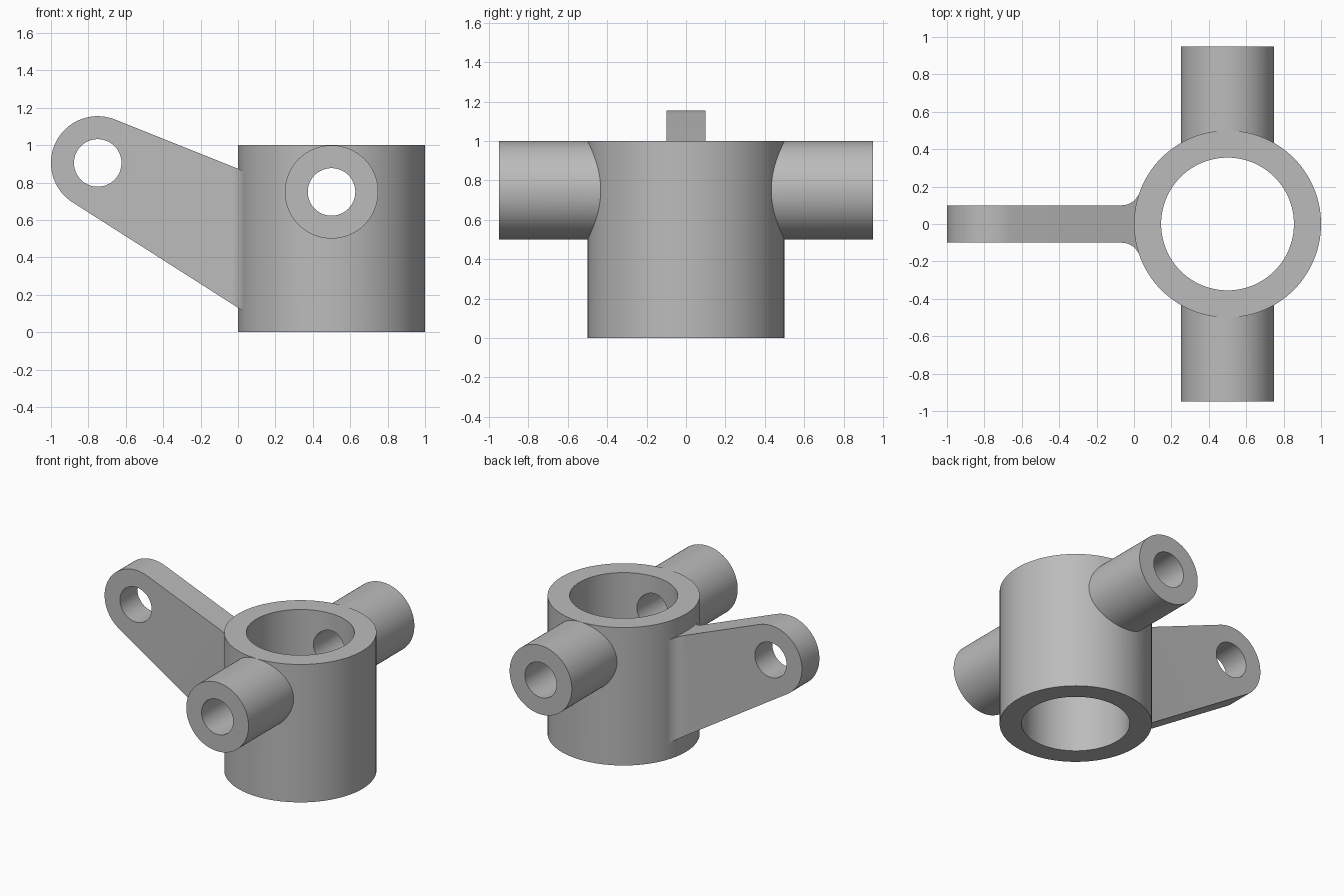
import bpy
import bmesh
from math import atan2, cos, hypot, pi, radians, sin, sqrt
from mathutils import Matrix, Vector

if "Cube" in bpy.data.objects:
    bpy.data.objects.remove(bpy.data.objects["Cube"])

# Main dimensions
HUB_X, HUB_R, HUB_BORE, HUB_H = 0.5, 0.5, 0.355, 1.0
TUBE_R, PIN_BORE, TUBE_Z, TUBE_END = 0.2495, 0.127, 0.75, 0.95
EYE_X, EYE_Z, EYE_R = -0.75, 0.905, 0.25
ARM_HALF, FILLET = 0.1, 0.1

metal = bpy.data.materials.new("plain grey metal")
metal.use_nodes = True
metal.diffuse_color = (0.5, 0.5, 0.5, 1)
metal.node_tree.nodes["Principled BSDF"].inputs["Base Color"].default_value = (0.5, 0.5, 0.5, 1)


def make_object(name, bm):
    bmesh.ops.recalc_face_normals(bm, faces=bm.faces)
    mesh = bpy.data.meshes.new(name)
    bm.to_mesh(mesh)
    bm.free()
    mesh.materials.append(metal)
    obj = bpy.data.objects.new(name, mesh)
    bpy.context.collection.objects.link(obj)
    return obj


def cylinder(name, radius, length, centre, along_y=False, sides=96):
    bm = bmesh.new()
    turn = Matrix.Rotation(pi / 2 if along_y else 0, 4, "X")
    bmesh.ops.create_cone(bm, cap_ends=True, segments=sides, radius1=radius,
                          radius2=radius, depth=length,
                          matrix=Matrix.Translation(centre) @ turn)
    return make_object(name, bm)


def prism(name, points, direction):
    bm = bmesh.new()
    face = bm.faces.new([bm.verts.new(p) for p in points])
    new = bmesh.ops.extrude_face_region(bm, geom=[face])["geom"]
    bmesh.ops.translate(bm, vec=Vector(direction),
                        verts=[g for g in new if isinstance(g, bmesh.types.BMVert)])
    return make_object(name, bm)


def combine(target, other, operation):
    mod = target.modifiers.new(operation, "BOOLEAN")
    mod.operation, mod.object, mod.solver = operation, other, "EXACT"
    bpy.context.view_layer.objects.active = target
    bpy.ops.object.modifier_apply(modifier=mod.name)
    bpy.data.objects.remove(other)


def arc(cx, cy, radius, start, end, steps):
    angles = [start + (end - start) * i / steps for i in range(steps + 1)]
    return [(cx + radius * cos(a), cy + radius * sin(a)) for a in angles]


# Arm side outline: round eye with two tangent edges running into the hub
root = 0.1
top_a, low_a = radians(68.2), radians(237.5)
outline = arc(EYE_X, EYE_Z, EYE_R, top_a, low_a, 48)
for (x, z), a in ((outline[-1], low_a), (outline[0], top_a)):
    outline.append((root, z - (root - x) * cos(a) / sin(a)))
arm = prism("arm", [(x, -0.4, z) for x, z in outline], (0, 0.8, 0))

# Arm plan: straight bar flaring with a fillet tangent to the hub
fy = ARM_HALF + FILLET
fx = HUB_X - sqrt((HUB_R + FILLET) ** 2 - fy ** 2)
flare = arc(fx, fy, FILLET, -pi / 2, atan2(-fy, HUB_X - fx), 12)
half = [(-1.2, ARM_HALF)] + flare + [(root, flare[-1][1])]
plan = half + [(x, -y) for x, y in reversed(half)]
plan_block = prism("arm_plan", [(x, y, -0.2) for x, y in plan], (0, 0, 1.8))
combine(arm, plan_block, "INTERSECT")

# Hub, cross tube and arm joined into one body
bracket = cylinder("pivot_bracket", HUB_R, HUB_H, (HUB_X, 0, HUB_H / 2), sides=128)
cross_tube = cylinder("cross_tube", TUBE_R, 2 * TUBE_END, (HUB_X, 0, TUBE_Z), True)
combine(bracket, cross_tube, "UNION")
combine(bracket, arm, "UNION")

# Bores through the hub, cross tube and arm eye
for cutter in (
    cylinder("hub_bore", HUB_BORE, 2.4, (HUB_X, 0, HUB_H / 2), sides=128),
    cylinder("tube_bore", PIN_BORE, 2.4, (HUB_X, 0, TUBE_Z), True),
    cylinder("eye_bore", PIN_BORE, 0.8, (EYE_X, 0, EYE_Z), True),
):
    combine(bracket, cutter, "DIFFERENCE")

# Smooth round walls, crisp rims
bpy.ops.object.select_all(action="DESELECT")
bracket.select_set(True)
bpy.context.view_layer.objects.active = bracket
bpy.ops.object.shade_smooth_by_angle(angle=radians(30))
